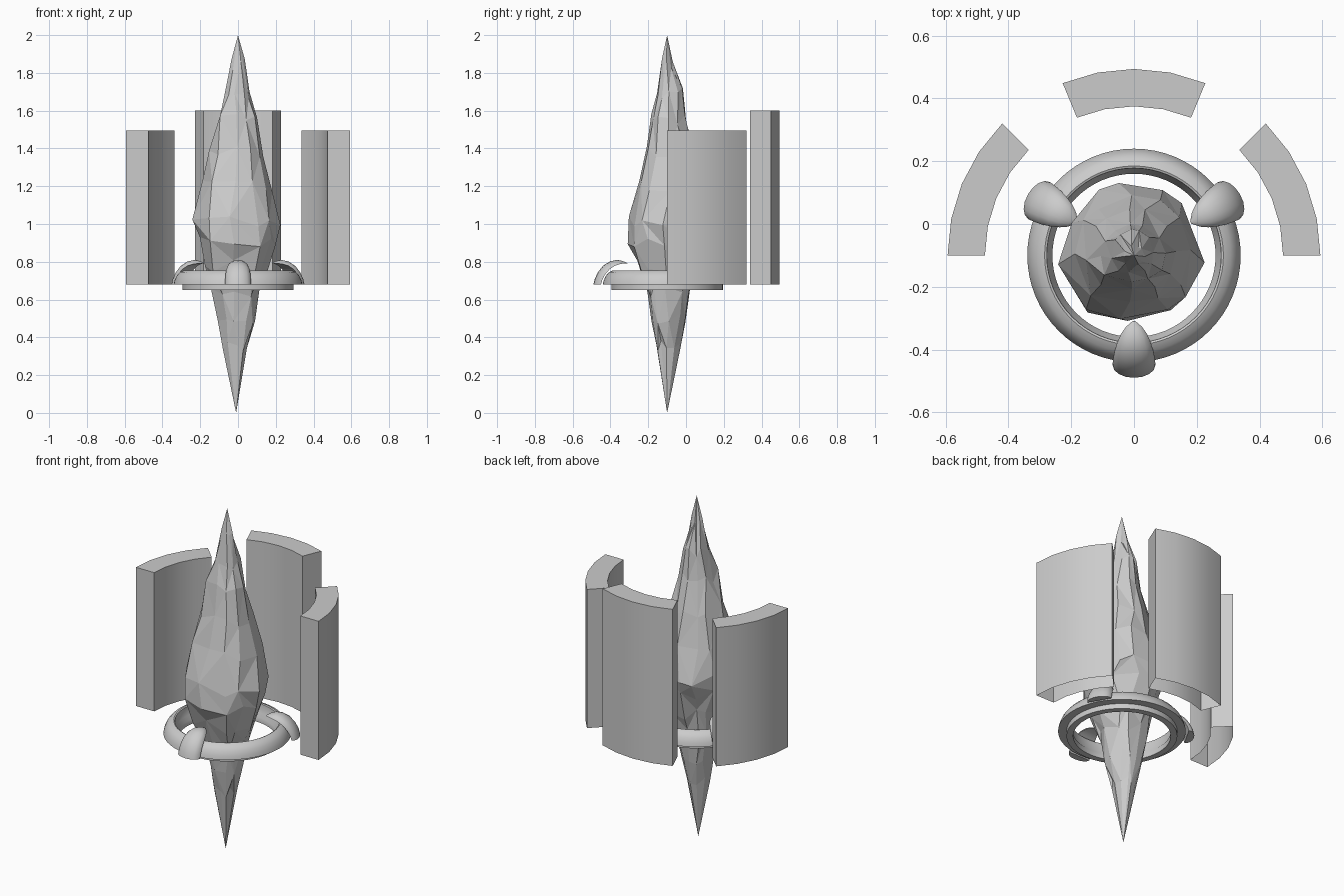
import bpy, math, random
from math import sin, cos, pi, radians

if "Cube" in bpy.data.objects:
    bpy.data.objects.remove(bpy.data.objects["Cube"])

CY = -0.1  # the whole piece is arranged around the axis x=0, y=CY
random.seed(4)


def make(name, verts, faces, smooth=None):
    me = bpy.data.meshes.new(name)
    me.from_pydata([(x, y + CY, z) for x, y, z in verts], [], faces)
    me.update()
    ob = bpy.data.objects.new(name, me)
    bpy.context.collection.objects.link(ob)
    if smooth:
        bpy.ops.object.select_all(action='DESELECT')
        bpy.context.view_layer.objects.active = ob
        ob.select_set(True)
        bpy.ops.object.shade_smooth_by_angle(angle=radians(smooth))
    return ob


def strips(rows, n, closed_rows=False):
    """Quads joining consecutive loops of n vertices."""
    f = []
    for r in range(rows if closed_rows else rows - 1):
        s = (r + 1) % rows
        for i in range(n):
            j = (i + 1) % n
            f.append((r * n + i, r * n + j, s * n + j, s * n + i))
    return f


# Crystal: rows of height, then reach to left, right, front, back
rows = [
    (0.35, .085, .050, .060, .070), (0.50, .110, .092, .085, .100),
    (0.65, .140, .122, .112, .125), (0.78, .170, .163, .168, .165),
    (0.91, .203, .195, .210, .205), (1.02, .240, .222, .202, .230),
    (1.20, .190, .183, .158, .195), (1.38, .150, .142, .110, .150),
    (1.55, .110, .105, .083, .103), (1.69, .075, .065, .058, .085),
    (1.84, .035, .035, .032, .030)]
angles = [0, 40, 70, 98, 124, 146, 184, 228, 262, 300, 325]
verts = []
for z, l, r, f, b in rows:
    for a in angles:
        t = radians(a + random.uniform(-7, 7))
        bump = 1.12 if a == 228 and z > 0.7 else 1
        k = random.uniform(0.93, 1.03) * bump
        x = (r if cos(t) > 0 else l) * cos(t) * k
        y = (b if sin(t) > 0 else f) * sin(t) * k
        verts.append((x, y, z + random.uniform(-.035, .035)))
n = len(angles)
faces = []
for i, q in enumerate(strips(len(rows), n)):  # split quads into facets
    a, b, c, d = q
    faces += [(a, b, c), (a, c, d)] if i % 2 else [(a, b, d), (b, c, d)]
base, tip = len(verts), len(verts) + 1
verts += [(-.01, 0, 0.0), (0, 0, 2.0)]
top = (len(rows) - 1) * n
for i in range(n):
    j = (i + 1) % n
    faces += [(base, j, i), (top + i, top + j, tip)]
make("crystal", verts, faces)

# Holding ring: rounded rim on a narrower lower band
profile = [(.26, .65), (.295, .65), (.295, .68), (.34, .68), (.336, .70),
           (.325, .725), (.308, .745), (.285, .755), (.278, .752),
           (.275, .70), (.26, .68)]
N = 64
verts = [(r * cos(2 * pi * i / N), r * sin(2 * pi * i / N), z)
         for i in range(N) for r, z in profile]
faces = [q[::-1] for q in strips(N, len(profile), True)]
make("holding_ring", verts, [q[::-1] for q in faces], 40)

# Claws: half-round section swept over the rim, tapering to the crystal
outer = [(.39, .68), (.383, .71), (.366, .745), (.338, .78), (.30, .803),
         (.265, .81), (.235, .804), (.21, .793)]
inner = [(.35, .68), (.343, .705), (.328, .733), (.305, .76), (.277, .779),
         (.25, .788), (.228, .791), (.209, .790)]
width = [.068, .068, .066, .062, .053, .041, .026, .004]
S = 8
for k, ang in enumerate((-90, 30, 150)):
    ca, sa = cos(radians(ang)), sin(radians(ang))
    verts = []
    for (ro, zo), (ri, zi), w in zip(outer, inner, width):
        for s in range(S + 1):
            t = pi * s / S
            r, z, u = ri + (ro - ri) * sin(t), zi + (zo - zi) * sin(t), w * cos(t)
            verts.append((r * ca - u * sa, r * sa + u * ca, z))
    m = S + 1
    faces = strips(len(outer), m)
    faces += [tuple(range(m))[::-1], tuple(range(len(verts) - m, len(verts)))]
    make(f"claw_{k + 1}", verts, [q[::-1] for q in faces], 40)


# Curved wall panels, open at the bottom
def panel(name, a0, a1, height, steps=4, ri=.475, ro=.594, z0=.68):
    verts = []
    for i in range(steps + 1):
        t = radians(a0 + (a1 - a0) * i / steps)
        for r, z in ((ro, z0), (ro, height), (ri, height), (ri, z0)):
            verts.append((r * cos(t), r * sin(t), z))
    faces = []
    for i in range(steps):
        for e in range(3):
            a, b = i * 4 + e, i * 4 + e + 1
            faces.append((a, a + 4, b + 4, b))
    e = steps * 4
    faces += [(0, 1, 2, 3), (e + 3, e + 2, e + 1, e)]
    make(name, verts, faces, 30)


panel("right_panel", 0, 45, 1.495)
panel("back_panel", 67.5, 112.5, 1.6)
panel("left_panel", 135, 180, 1.495)
